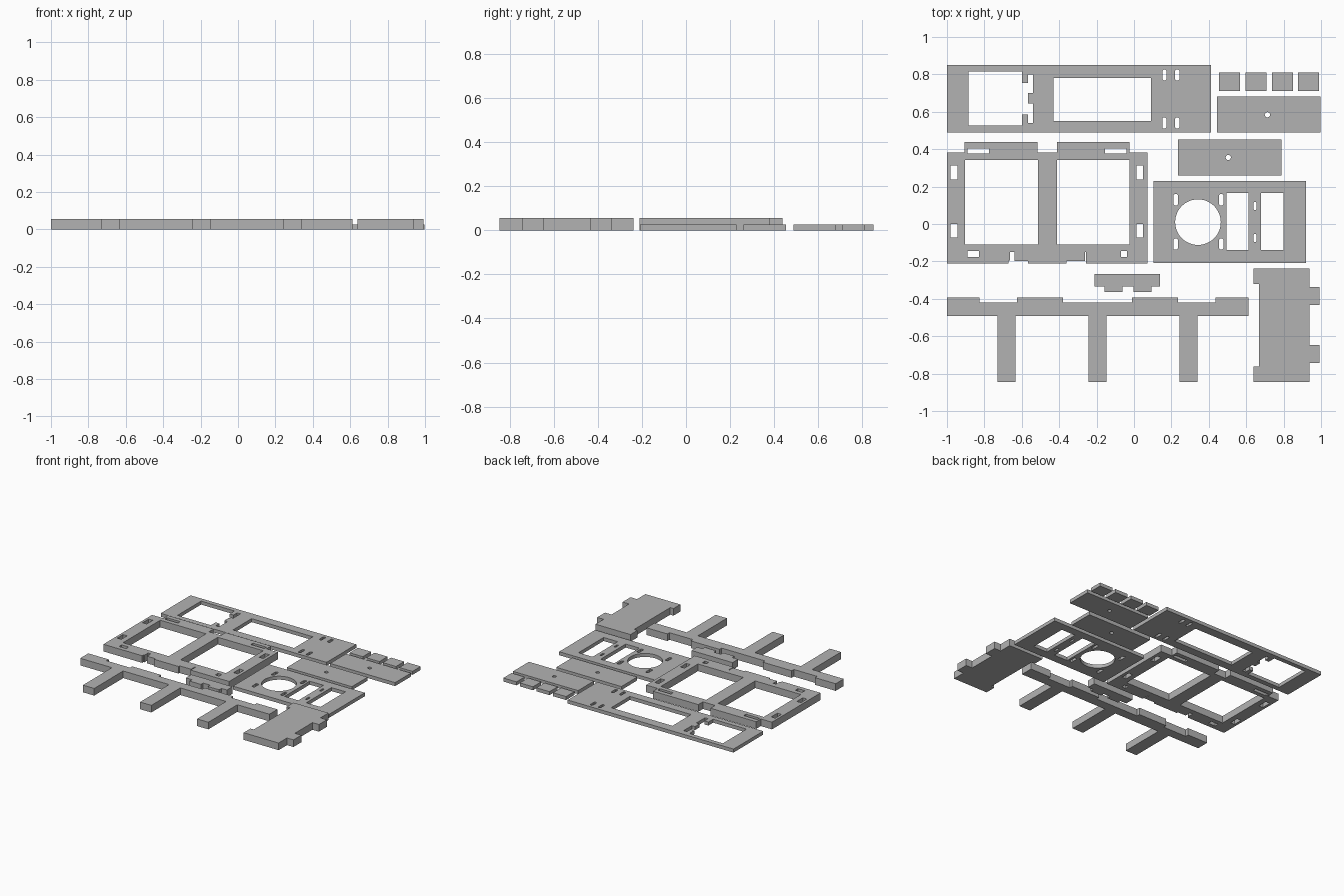
import bpy
import bmesh
from math import cos, sin, tau

THICK, THIN = 0.055, 0.027

default_cube = bpy.data.objects.get("Cube")
if default_cube:
    bpy.data.objects.remove(default_cube)

grey = bpy.data.materials.new("plain grey")
grey.use_nodes = True
grey.diffuse_color = (0.45, 0.45, 0.45, 1)
grey.node_tree.nodes["Principled BSDF"].inputs["Base Color"].default_value = grey.diffuse_color


def rect(left, right, bottom, top):
    return [(left, bottom), (right, bottom), (right, top), (left, top)]


def circle(x, y, radius, sides):
    return [(x + radius * cos(tau * i / sides), y + radius * sin(tau * i / sides))
            for i in range(sides)]


def slot(left, right, bottom, top):
    """Upright slot with clipped corners."""
    c = (right - left) * 0.25
    return [(left + c, bottom), (right - c, bottom), (right, bottom + c), (right, top - c),
            (right - c, top), (left + c, top), (left, top - c), (left, bottom + c)]


def grid(shape, columns, rows):
    """Repeat one opening at every crossing of the columns and rows."""
    return [shape(*column, *row) for column in columns for row in rows]


def steps(start, end, base, raised, spans):
    """Edge running from start to end that jumps to the raised level along each span."""
    points = [(start, base)]
    for a, b in spans:
        points += [(a, base), (a, raised), (b, raised), (b, base)]
    points.append((end, base))
    return [p for i, p in enumerate(points) if p not in points[:i]]


def swap(points):
    return [(y, x) for x, y in points]


def sheet(name, height, outline, holes=()):
    """Fill an outline with openings and extrude it up from the floor."""
    bm = bmesh.new()
    for loop in [outline, *holes]:
        verts = [bm.verts.new((x, y, 0)) for x, y in loop]
        for a, b in zip(verts, verts[1:] + verts[:1]):
            bm.edges.new((a, b))
    bmesh.ops.triangle_fill(bm, edges=bm.edges[:], use_beauty=True, normal=(0, 0, 1))
    top = bmesh.ops.extrude_face_region(bm, geom=bm.faces[:])["geom"]
    bmesh.ops.translate(bm, vec=(0, 0, height),
                        verts=[v for v in top if isinstance(v, bmesh.types.BMVert)])
    bmesh.ops.recalc_face_normals(bm, faces=bm.faces[:])
    mesh = bpy.data.meshes.new(name)
    bm.to_mesh(mesh)
    bm.free()
    mesh.materials.append(grey)
    bpy.context.collection.objects.link(bpy.data.objects.new(name, mesh))


# Long back panel: notched window, plain window and four slots
notched_window = [(-.885, .527), (-.6, .527), (-.6, .585), (-.567, .585), (-.567, .54),
                  (-.54, .54), (-.54, .645), (-.567, .645), (-.567, .7), (-.54, .7),
                  (-.54, .8), (-.567, .8), (-.567, .755), (-.6, .755), (-.6, .815),
                  (-.885, .815)]
sheet("back_panel", THIN, rect(-1, .413, .488, .85),
      [notched_window, rect(-.43, .092, .552, .78)]
      + grid(slot, [(.152, .173), (.22, .242)], [(.51, .57), (.768, .825)]))

# Row of small spacers
for i in range(4):
    x = .455 + i * .141
    sheet(f"spacer_{i + 1}", THIN, rect(x, x + .112, .71, .81))

# Two cover plates, each with a pin hole
for name, x, y in [("upper_cover", .443, .488), ("lower_cover", .234, .26)]:
    sheet(name, THIN, rect(x, x + .554, y, y + .193), [circle(x + .27, y + .096, .014, 16)])

# Thick double window frame: top tabs, notched lower edge and slots
lower_edge = [(-1, -.21), (-.67, -.21), (-.67, -.195), (-.662, -.195), (-.662, -.15),
              (-.638, -.15), (-.638, -.197), (-.567, -.197), (-.567, -.21), (-.36, -.21),
              (-.36, -.197), (-.262, -.197), (-.262, -.15), (-.256, -.15), (-.256, -.21)]
top_edge = steps(.072, -1, .382, .438, [(-.025, -.412), (-.515, -.905)])
sheet("double_frame", THICK, lower_edge + [(.072, -.21)] + top_edge,
      [rect(-.903, -.513, -.11, .343), rect(-.412, -.025, -.11, .343)]
      + grid(rect, [(-.89, -.775), (-.155, -.04)], [(.377, .404)])
      + grid(rect, [(-.98, -.945), (.013, .048)], [(-.072, 0), (.238, .313)])
      + grid(rect, [(-.89, -.83), (-.07, -.037)], [(-.177, -.145)]))

# Panel with a round opening, two windows and mounting slots
sheet("round_hole_panel", THIN, rect(.103, .92, -.208, .23),
      [circle(.342, .01, .122, 48)]
      + grid(rect, [(.495, .612), (.68, .8)], [(-.14, .166)])
      + grid(slot, [(.211, .235), (.455, .478)], [(-.137, -.078), (.1, .16)])
      + grid(slot, [(.64, .655)], [(-.096, -.053), (.075, .118)]))

# Small connector with two lower tabs
sheet("connector", THICK,
      steps(-.21, .14, -.335, -.363, [(-.158, -.062), (-.003, .093)])
      + [(.14, -.267), (-.21, -.267)])

# Beam with three legs below and raised pads above
beam_top = steps(.612, -1, -.42, -.394, [(.435, .235), (-.01, -.38), (-.625, -.825)])
beam_top = [(x, -.814 - y) for x, y in beam_top]
legs = [(x, x + .096) for x in (-.73, -.243, .243)]
sheet("legged_beam", THICK, steps(-1, .612, -.492, -.845, legs)
      + steps(.612, -1, -.394, -.42, [(.435, .235), (-.01, -.38), (-.625, -.825)]))

# End plate: shallow recess on one side, two tabs on the other
tabbed_side = swap(steps(-.845, -.238, .938, .993, [(-.743, -.647), (-.433, -.337)]))
recessed_side = swap(steps(-.238, -.845, .64, .668, [(-.322, -.762)]))
sheet("end_plate", THICK, tabbed_side + recessed_side)
